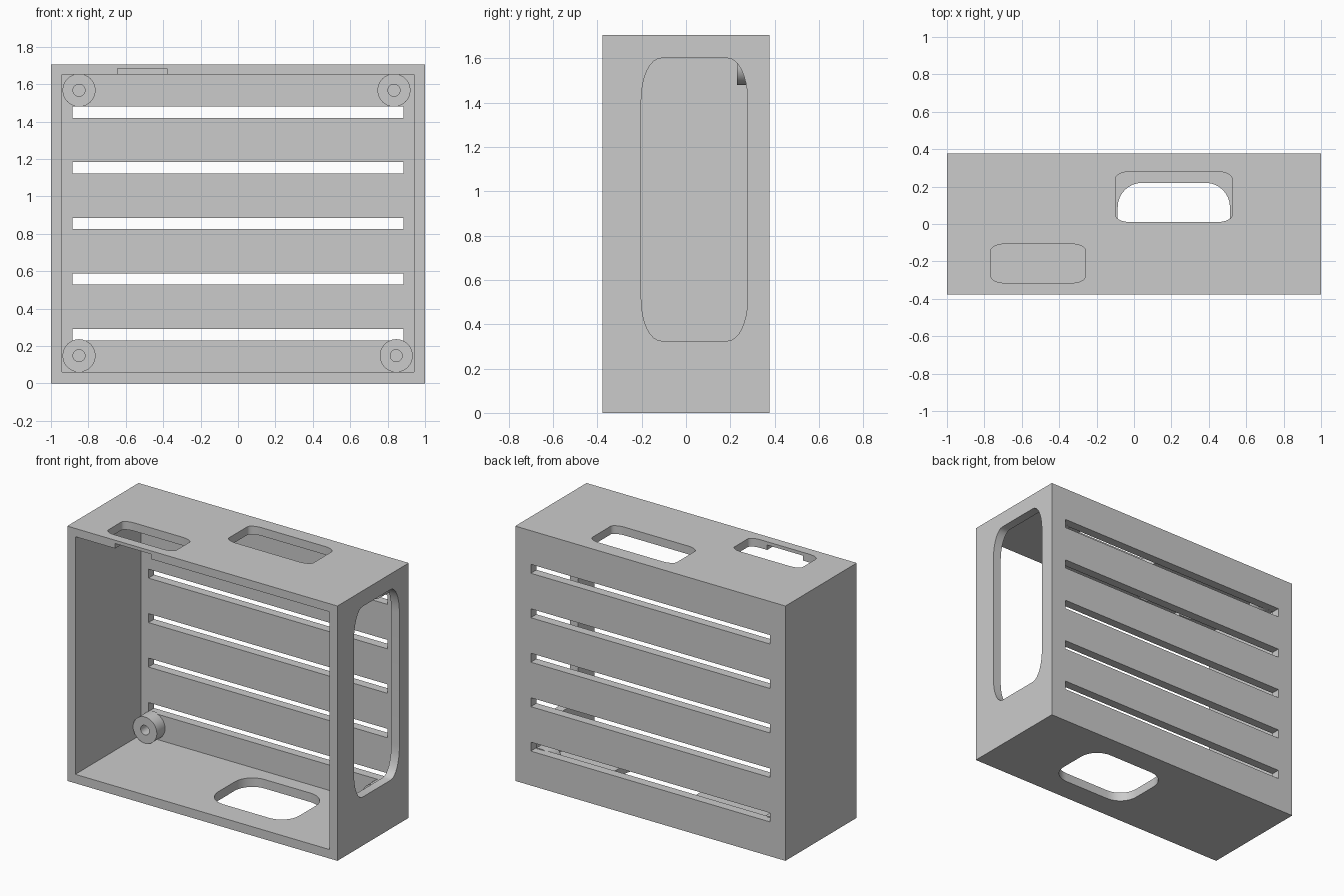
import bpy, bmesh, math
from mathutils import Vector

if "Cube" in bpy.data.objects:
    bpy.data.objects.remove(bpy.data.objects["Cube"])

W, D, H, T = 1.0, 0.377, 1.705, 0.06   # half width, half depth, height, wall


def new_object(name, bm):
    bmesh.ops.recalc_face_normals(bm, faces=bm.faces[:])
    mesh = bpy.data.meshes.new(name)
    bm.to_mesh(mesh)
    bm.free()
    obj = bpy.data.objects.new(name, mesh)
    bpy.context.collection.objects.link(obj)
    return obj


def box(name, lo, hi):
    bm = bmesh.new()
    bmesh.ops.create_cube(bm, size=1)
    for v in bm.verts:
        v.co = Vector([l + (c + 0.5) * (h - l) for c, l, h in zip(v.co, lo, hi)])
    return new_object(name, bm)


def rounded_prism(name, u, v, ru, rv, depth, place, n=8):
    """Rectangle u x v with elliptical corners, extruded over the depth range."""
    pts = []
    corners = [(u[1] - ru, v[1] - rv), (u[0] + ru, v[1] - rv),
               (u[0] + ru, v[0] + rv), (u[1] - ru, v[0] + rv)]
    for k, (cu, cv) in enumerate(corners):
        for i in range(n + 1):
            a = math.pi / 2 * (k + i / n)
            pts.append((cu + ru * math.cos(a), cv + rv * math.sin(a)))
    bm = bmesh.new()
    rings = [[bm.verts.new(place(p, q, d)) for p, q in pts] for d in depth]
    bm.faces.new(rings[0])
    bm.faces.new(rings[1])
    for i in range(len(pts)):
        j = (i + 1) % len(pts)
        bm.faces.new((rings[0][i], rings[0][j], rings[1][j], rings[1][i]))
    return new_object(name, bm)


def cut(target, cutter):
    cutter.hide_render = True
    mod = target.modifiers.new("cut", 'BOOLEAN')
    mod.operation, mod.solver, mod.object = 'DIFFERENCE', 'EXACT', cutter
    bpy.context.view_layer.objects.active = target
    bpy.ops.object.modifier_apply(modifier=mod.name)
    bpy.data.objects.remove(cutter)


def smooth(obj):
    bpy.ops.object.select_all(action='DESELECT')
    obj.select_set(True)
    bpy.context.view_layer.objects.active = obj
    bpy.ops.object.shade_smooth_by_angle(angle=math.radians(30))


# Open-fronted case
case = box("case_shell", (-W, -D, 0), (W, D, H))
cut(case, box("cavity", (-W + T, -D - 0.1, T), (W - T, D - T, H - 0.055)))

# Vent slots in the back panel
for i in range(5):
    z = 0.26 + i * 0.2975
    cut(case, box("slot", (-0.885, 0.25, z - 0.03), (0.885, 0.5, z + 0.03)))

# Rounded openings: two on top, one in the floor, one in the right wall
flat = lambda p, q, d: (p, q, d)
side = lambda p, q, d: (d, p, q)
top_z, floor_z = (H - 0.12, H + 0.1), (-0.1, 0.12)
cut(case, rounded_prism("top_rear", (-0.10, 0.525), (0.01, 0.28), 0.08, 0.04, top_z, flat))
cut(case, rounded_prism("top_front", (-0.765, -0.26), (-0.315, -0.107), 0.075, 0.035, top_z, flat))
cut(case, rounded_prism("floor_port", (-0.087, 0.513), (-0.215, 0.22), 0.13, 0.13, floor_z, flat))
cut(case, rounded_prism("side_port", (-0.202, 0.278), (0.325, 1.60), 0.09, 0.19, (0.88, 1.1), side))

# Shallow notch under the top rim, leading to the front top opening
cut(case, box("rim_notch", (-0.645, -D - 0.1, H - 0.12), (-0.38, -0.2, H - 0.022)))
smooth(case)


# Screw posts on the inside of the back panel
def post(name, x, z, n=48):
    y0, y1, r, h = 0.23, D - T + 0.01, 0.088, 0.032
    bm = bmesh.new()
    profile = [(h, y0), (r, y0), (r, y1), (h, y1)]
    rings = []
    for rad, y in profile:
        rings.append([bm.verts.new((x + rad * math.cos(2 * math.pi * i / n), y,
                                    z + rad * math.sin(2 * math.pi * i / n)))
                      for i in range(n)])
    for k in range(4):
        a, b = rings[k], rings[(k + 1) % 4]
        for i in range(n):
            j = (i + 1) % n
            bm.faces.new((a[i], a[j], b[j], b[i]))
    smooth(new_object(name, bm))


post("post_lower_left", -0.85, 0.148)
post("post_lower_right", 0.846, 0.148)
post("post_upper_left", -0.85, 1.567)
post("post_upper_right", 0.834, 1.567)
